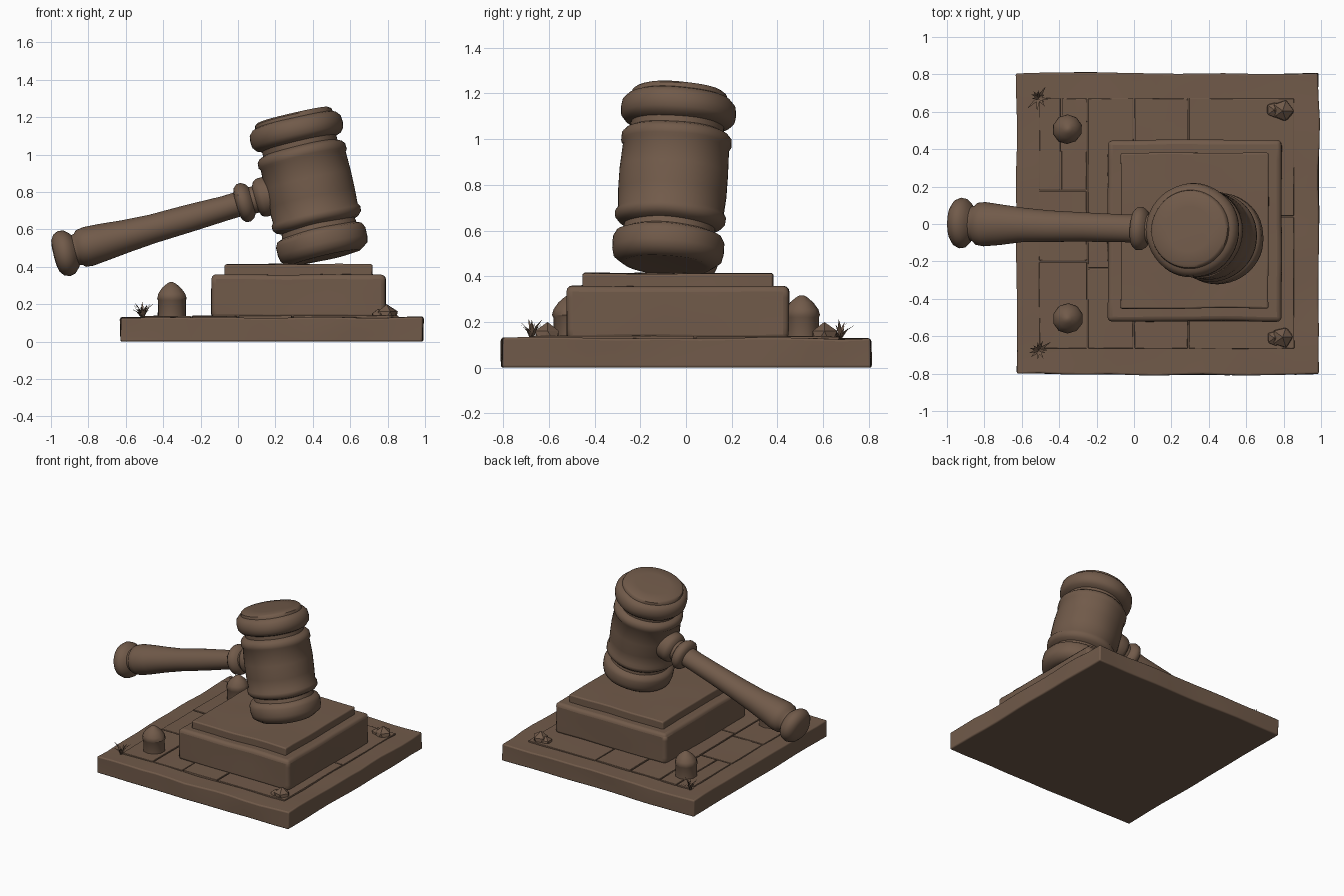
import bpy, bmesh, math, random
from mathutils import Vector, Matrix, noise

if "Cube" in bpy.data.objects:
    bpy.data.objects.remove(bpy.data.objects["Cube"])

random.seed(4)
wood = bpy.data.materials.new("brown_wood")
wood.diffuse_color = (0.165, 0.103, 0.068, 1)
wood.use_nodes = True
wood.node_tree.nodes["Principled BSDF"].inputs["Base Color"].default_value = wood.diffuse_color


def finish(bm, name, angle=40, bevel=0.0, segs=3):
    bmesh.ops.recalc_face_normals(bm, faces=bm.faces[:])
    me = bpy.data.meshes.new(name)
    bm.to_mesh(me)
    bm.free()
    ob = bpy.data.objects.new(name, me)
    bpy.context.collection.objects.link(ob)
    me.materials.append(wood)
    if bevel:
        m = ob.modifiers.new("soft_edges", 'BEVEL')
        m.width, m.segments, m.limit_method = bevel, segs, 'ANGLE'
        m.angle_limit = math.radians(50)
    bpy.ops.object.select_all(action='DESELECT')
    ob.select_set(True)
    bpy.context.view_layer.objects.active = ob
    bpy.ops.object.shade_smooth_by_angle(angle=math.radians(angle))
    return ob


def wobble(bm, amp, freq, keep_z=-1.0):
    # gentle hand-carved unevenness
    for v in bm.verts:
        n = noise.noise_vector(v.co * freq)
        if v.co.z < keep_z:
            n.z = 0
        v.co += n * amp


def slab(name, x0, x1, y0, y1, z0, z1, bevel, amp=0.008, cuts=8, keep_z=-1.0):
    bm = bmesh.new()
    bmesh.ops.create_cube(bm, size=1)
    if cuts:
        bmesh.ops.subdivide_edges(bm, edges=bm.edges[:], cuts=cuts, use_grid_fill=True)
    for v in bm.verts:
        v.co = Vector(((x0 + x1) / 2 + v.co.x * (x1 - x0),
                       (y0 + y1) / 2 + v.co.y * (y1 - y0),
                       (z0 + z1) / 2 + v.co.z * (z1 - z0)))
    wobble(bm, amp, 3.5, keep_z)
    return finish(bm, name, 40, bevel)


def turned(name, profile, origin, axis, oval=1.0, sides=48, amp=0.005):
    # lathe a (distance along axis, radius) profile
    d = Vector(axis).normalized()
    side = (Vector((0, 1, 0)) - d * d.y).normalized()
    mat = Matrix((side, d.cross(side), d)).transposed()
    bm = bmesh.new()
    rings = []
    for t, r in profile:
        rings.append([bm.verts.new((r * oval * math.cos(2 * math.pi * i / sides),
                                    r * math.sin(2 * math.pi * i / sides), t))
                      for i in range(sides)])
    for a, b in zip(rings, rings[1:]):
        for i in range(sides):
            j = (i + 1) % sides
            bm.faces.new((a[i], a[j], b[j], b[i]))
    bm.faces.new(rings[0])
    bm.faces.new(rings[-1])
    for v in bm.verts:
        v.co = mat @ v.co + Vector(origin)
    wobble(bm, amp, 5)
    return finish(bm, name, 42)


# base plate
slab("base_plate", -0.627, 0.988, -0.805, 0.805, 0, 0.128, 0.026, 0.011, 12, 0.01)

# paving slabs with thin joints
g = 0.004
tiles = [(-0.51, -0.25, -0.67, -0.2), (-0.51, -0.25, -0.2, 0.18), (-0.51, -0.39, 0.18, 0.675),
         (-0.39, -0.25, 0.18, 0.675), (-0.25, 0.0, -0.67, -0.24), (-0.25, 0.0, -0.24, 0.675),
         (0.0, 0.29, -0.67, 0.0), (0.0, 0.29, 0.0, 0.675), (0.29, 0.86, -0.67, 0.04),
         (0.29, 0.86, 0.04, 0.675)]
for i, (a, b, c, d) in enumerate(tiles):
    top = 0.137 + random.uniform(-0.002, 0.003)
    slab(f"paving_slab_{i + 1}", a + g, b - g, c + g, d - g, 0.1, top, 0.004, 0.003, 3)

# sounding block, two steps
slab("block_lower", -0.14, 0.79, -0.52, 0.45, 0.12, 0.358, 0.035, 0.007)
slab("block_upper", -0.07, 0.72, -0.45, 0.38, 0.33, 0.413, 0.02, 0.006)

# gavel head
head = [(0, 0.17), (-0.002, 0.195), (0.012, 0.215), (0.03, 0.238), (0.06, 0.245), (0.11, 0.245),
        (0.135, 0.232), (0.146, 0.205), (0.172, 0.2), (0.182, 0.225), (0.2, 0.241), (0.225, 0.243),
        (0.242, 0.232), (0.32, 0.237), (0.42, 0.238), (0.53, 0.233), (0.543, 0.242),
        (0.575, 0.24), (0.592, 0.225), (0.602, 0.203), (0.628, 0.203), (0.638, 0.23),
        (0.66, 0.248), (0.69, 0.252), (0.725, 0.248), (0.748, 0.228), (0.754, 0.212),
        (0.772, 0.208), (0.781, 0.195), (0.783, 0.12)]
turned("gavel_head", head, (0.468, -0.083, 0.45), (-0.222, 0.072, 0.972))

# handle with end knob and collar
handle = [(0, 0.05), (0.006, 0.085), (0.025, 0.112), (0.055, 0.125), (0.085, 0.12), (0.108, 0.1),
          (0.12, 0.085), (0.135, 0.088), (0.15, 0.103), (0.19, 0.108), (0.28, 0.1), (0.4, 0.087),
          (0.55, 0.078), (0.75, 0.072), (0.95, 0.068), (1.015, 0.068), (1.022, 0.09),
          (1.04, 0.106), (1.065, 0.107), (1.088, 0.092), (1.1, 0.072), (1.12, 0.072),
          (1.132, 0.095), (1.155, 0.105), (1.2, 0.105), (1.3, 0.09)]
turned("gavel_handle", handle, (-0.983, 0.006, 0.455), (0.962, -0.03, 0.272), 1.08, 40)

# corner ornaments, mirrored front to back
post = [(0, 0.076), (0.09, 0.076), (0.1, 0.081), (0.125, 0.074), (0.155, 0.052), (0.178, 0.024),
        (0.186, 0.008)]
for label, s in (("front", -1), ("back", 1)):
    turned(f"{label}_post", post, (-0.355, 0.505 * s, 0.13), (0, 0, 1), 1.0, 10, 0.006)

    # chunky stones
    for k, (x, y, r, h) in enumerate(((0.795, 0.605, 0.06, 0.2), (0.75, 0.61, 0.045, 0.175))):
        bm = bmesh.new()
        bmesh.ops.create_icosphere(bm, subdivisions=1, radius=1)
        for v in bm.verts:
            f = random.uniform(0.9, 1.12)
            v.co = Vector((x + v.co.x * r * f, s * y + v.co.y * r * f,
                           0.13 + v.co.z * (h - 0.13)))
        finish(bm, f"{label}_stone_{k + 1}", 15)

    # grass tuft: curved tapering blades
    bm = bmesh.new()
    root = Vector((-0.51, 0.675 * s, 0.125))
    for i in range(11):
        a = i * 2 * math.pi / 11 + random.uniform(-0.2, 0.2)
        out = Vector((math.cos(a), math.sin(a), 0))
        w = Vector((-out.y, out.x, 0)) * 0.009
        reach, tall = random.uniform(0.035, 0.085), random.uniform(0.045, 0.09)
        mid = root + out * reach * 0.45 + Vector((0, 0, tall * 0.65))
        tip = root + out * reach + Vector((0, 0, tall))
        p = [bm.verts.new(c) for c in (root - w, root + w, mid + w * 0.7, mid - w * 0.7, tip)]
        bm.faces.new((p[0], p[1], p[2], p[3]))
        bm.faces.new((p[3], p[2], p[4]))
    finish(bm, f"{label}_grass", 30)
